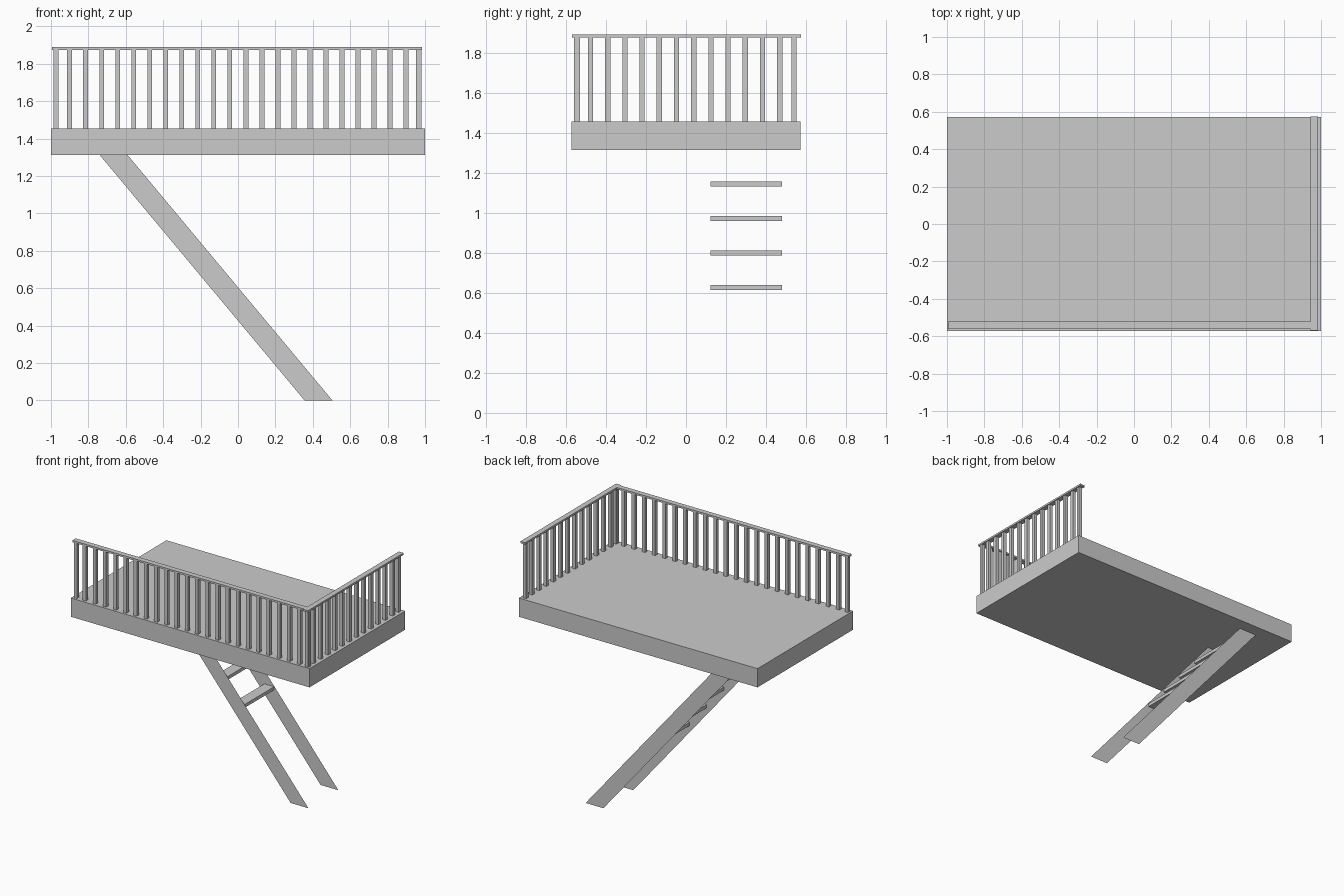
import bpy, bmesh

if "Cube" in bpy.data.objects:
    bpy.data.objects.remove(bpy.data.objects["Cube"])

HALF_Y = 0.572
DECK_LOW, DECK_TOP = 1.313, 1.455
RAIL_LOW, RAIL_TOP = 1.875, 1.889


def boxes(name, bounds):
    """One object made of axis-aligned boxes given as (x0, x1, y0, y1, z0, z1)."""
    bm = bmesh.new()
    for x0, x1, y0, y1, z0, z1 in bounds:
        for v in bmesh.ops.create_cube(bm, size=1)["verts"]:
            v.co = (x1 if v.co.x > 0 else x0,
                    y1 if v.co.y > 0 else y0,
                    z1 if v.co.z > 0 else z0)
    return finish(name, bm)


def finish(name, bm):
    mesh = bpy.data.meshes.new(name)
    bm.to_mesh(mesh)
    bm.free()
    obj = bpy.data.objects.new(name, mesh)
    bpy.context.collection.objects.link(obj)
    return obj


def spread(first, last, count):
    return [first + (last - first) * i / (count - 1) for i in range(count)]


def post(x, y, r=0.013):
    return (x - r, x + r, y - r, y + r, DECK_TOP, RAIL_LOW)


# Platform
boxes("platform", [(-1, 1, -HALF_Y, HALF_Y, DECK_LOW, DECK_TOP)])

# Handrails along the front and right edges
boxes("front_handrail", [(-0.995, 0.945, -0.562, -0.522, RAIL_LOW, RAIL_TOP)])
boxes("right_handrail", [(0.945, 0.985, -0.570, 0.574, RAIL_LOW, RAIL_TOP)])

# Balusters: evenly spaced, with closer posts at the ends
front_x = [-0.974] + spread(-0.9, 0.898, 22) + [0.969]
boxes("front_balusters", [post(x, -0.542) for x in front_x])
right_y = [-0.547] + spread(-0.477, 0.468, 12) + [0.539]
boxes("right_balusters", [post(0.965, y) for y in right_y])

# Ladder stringers: thin slanted sheets
for side, y in (("front", 0.122), ("back", 0.48)):
    bm = bmesh.new()
    profile = [(-0.74, DECK_LOW), (0.356, 0), (0.505, 0), (-0.591, DECK_LOW)]
    bm.faces.new([bm.verts.new((x, y, z)) for x, z in profile])
    finish(side + "_stringer", bm)

# Ladder treads, set just inside the upper edge of the stringers
treads = []
for z in spread(1.157, 0.64, 4):
    edge = 0.505 - 1.096 * z / DECK_LOW - 0.004
    treads.append((edge - 0.082, edge, 0.122, 0.48, z - 0.025, z))
boxes("ladder_treads", treads)
